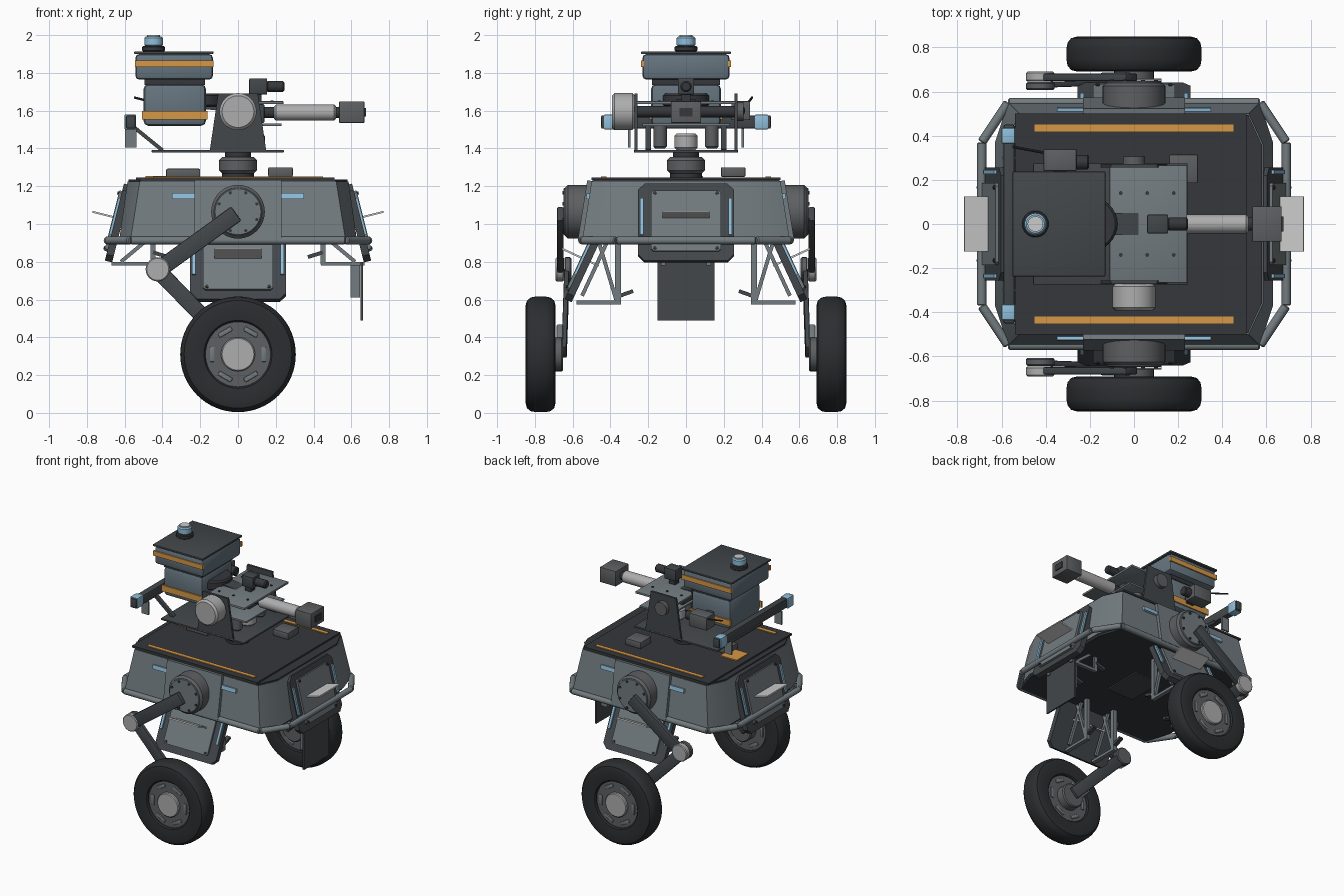
import bpy, bmesh, math
from mathutils import Matrix, Vector

if "Cube" in bpy.data.objects:
    bpy.data.objects.remove(bpy.data.objects["Cube"])

I = Matrix.Identity(4)
T = lambda *v: Matrix.Translation(Vector(v))
R = lambda deg, ax: Matrix.Rotation(math.radians(deg), 4, ax)

def material(name, r, g, b):
    m = bpy.data.materials.new(name)
    m.diffuse_color = (r, g, b, 1)
    m.use_nodes = True
    m.node_tree.nodes["Principled BSDF"].inputs["Base Color"].default_value = m.diffuse_color
    return m

HULL = material("hull_grey", .17, .20, .215)
DARK = material("dark_plate", .035, .038, .043)
SLATE = material("slate", .055, .063, .07)
TIRE = material("rubber", .025, .027, .03)
ORANGE = material("orange", .68, .31, .06)
BLUE = material("light_blue", .28, .52, .70)
CASE = material("case_blue_grey", .13, .175, .21)
METAL = material("light_metal", .42, .42, .42)
MID = material("mid_grey", .11, .115, .12)
WHITE = material("off_white", .6, .62, .63)

def finish(name, bm, mat, M=I):
    bmesh.ops.recalc_face_normals(bm, faces=bm.faces)
    for f in bm.faces:
        f.smooth = True
    for e in bm.edges:
        e.smooth = len(e.link_faces) == 2 and e.calc_face_angle(0) < math.radians(35)
    me = bpy.data.meshes.new(name)
    bm.to_mesh(me)
    bm.free()
    ob = bpy.data.objects.new(name, me)
    me.materials.append(mat)
    ob.matrix_world = M
    bpy.context.collection.objects.link(ob)

def box(name, c, s, mat, M=I, bev=0):
    bm = bmesh.new()
    bmesh.ops.create_cube(bm, size=1, matrix=T(*c) @ Matrix.Diagonal((*s, 1)))
    if bev:
        bmesh.ops.bevel(bm, geom=bm.edges[:], offset=bev, segments=2, profile=.5, affect='EDGES')
    finish(name, bm, mat, M)

def lathe(name, prof, mat, M=I, seg=48, closed=False):
    """Spin (radius, height) points round local z."""
    bm = bmesh.new()
    rings = [[bm.verts.new((r * math.cos(a), r * math.sin(a), h)) for a in
              (2 * math.pi * i / seg for i in range(seg))] for r, h in prof]
    for a, b in zip(rings, rings[1:] + (rings[:1] if closed else [])) if closed else zip(rings, rings[1:]):
        for i in range(seg):
            j = (i + 1) % seg
            bm.faces.new((a[i], a[j], b[j], b[i]))
    if not closed:
        bm.faces.new(rings[0])
        bm.faces.new(rings[-1])
    finish(name, bm, mat, M)

def cyl(name, p, q, r, mat, M=I, bev=0, seg=32):
    p, q = Vector(p), Vector(q)
    d = q - p
    L = d.length
    prof = [(r - bev, 0), (r, bev), (r, L - bev), (r - bev, L)] if bev else [(r, 0), (r, L)]
    lathe(name, prof, mat, M @ T(*p) @ d.to_track_quat('Z', 'Y').to_matrix().to_4x4(), seg)

def beam(name, p, q, w, h, mat, M=I, bev=0):
    p, q = Vector(p), Vector(q)
    d = q - p
    box(name, (0, 0, 0), (d.length, w, h), mat,
        M @ T(*(p + q) / 2) @ d.to_track_quat('X', 'Z').to_matrix().to_4x4(), bev)

def loft(name, low, high, mat, M=I):
    """Solid between two point loops."""
    bm = bmesh.new()
    a, b = [bm.verts.new(v) for v in low], [bm.verts.new(v) for v in high]
    for i in range(len(a)):
        j = (i + 1) % len(a)
        bm.faces.new((a[i], a[j], b[j], b[i]))
    bm.faces.new(a)
    bm.faces.new(b)
    finish(name, bm, mat, M)

def octagon(x, y, cx, cy, z):
    return [(x, -cy, z), (x, cy, z), (cx, y, z), (-cx, y, z),
            (-x, cy, z), (-x, -cy, z), (-cx, -y, z), (cx, -y, z)]

def plate(name, w, h, c, y, t, mat, M, oz=0):
    """Upright plate with cut corners, front face at local -y."""
    flat = [(a, b + oz) for a, b, _ in octagon(w / 2, h / 2, w / 2 - c, h / 2 - c, 0)]
    loft(name, [(a, y, b) for a, b in flat], [(a, y - t, b) for a, b in flat], mat, M)

# hull, deck and floor
loft("hull", octagon(.63, .55, .57, .37, .91), octagon(.585, .50, .52, .36, 1.225), HULL)
loft("deck_edge", octagon(.58, .495, .517, .357, 1.22), octagon(.58, .495, .517, .357, 1.235), DARK)
box("deck_plate", (-.015, 0, 1.24), (1.05, 1.0, .014), DARK)
loft("floor", octagon(.62, .54, .56, .36, .895), octagon(.62, .54, .56, .36, .912), DARK)
box("floor_hatch", (0, 0, .892), (.22, .3, .012), SLATE)
for y in (-.435, .435):
    box("deck_stripe", (0, y, 1.248), (.9, .03, .008), ORANGE)
box("deck_box", (.225, .25, 1.275), (.13, .13, .05), MID, bev=.006)
box("deck_box", (-.29, -.02, 1.27), (.18, .12, .045), MID, bev=.006)
box("deck_label", (-.42, .02, 1.25), (.14, .14, .01), ORANGE)

# bumper rail round the hull
rail = octagon(.69, .55, .57, .37, .913)
for i in range(8):
    cyl("bumper_rail", rail[i], rail[(i + 1) % 8], .021, HULL, bev=.006, seg=16)

# hanging armour panels with braces, on all four sides
for ang, dist, zc, tilt in ((0, .535, .785, -25), (180, .535, .785, -25),
                            (90, .635, 1.005, -14), (-90, .635, 1.005, -14)):
    F = R(ang, 'Z')
    M = F @ T(0, -dist, zc) @ R(tilt, 'X')
    plate("panel", .51, .42, .035, .02, .04, SLATE, M)
    plate("panel_frame", .37, .33, .012, -.02, .015, HULL, M, .005)
    box("panel_sign", (0, -.038, .025), (.25, .215, .01), WHITE, M)
    for s in (-1, 1):
        box("panel_light", (s * .235, -.022, .03), (.018, .02, .2), BLUE, M)
        for z in (-.145, .155):
            cyl("panel_bolt", (s * .165, -.03, z), (s * .165, -.042, z), .009, DARK, M, seg=10)
        x, o, bot = s * .12, dist - .53, zc - .2
        if tilt == -25:
            beam("brace_post", (x, -.36, .9), (x, -.36, bot), .03, .03, HULL, F)
            beam("brace_foot", (x, -.345, bot), (x, -.58, bot), .03, .02, HULL, F)
            beam("brace_diagonal", (x, -.42, .9), (x, -.55, .62), .02, .02, HULL, F)
            beam("brace_diagonal", (x, -.46, .9), (x, -.37, .6), .02, .02, HULL, F)
            beam("brace_handle", (x, -.35, .62), (x, -.28, .645), .03, .02, SLATE, F)
        else:
            beam("brace_post", (x, -.45, .9), (x, -.45, .785), .025, .02, HULL, F)
            beam("brace_foot", (x, -.44, .79), (x, -.67, .79), .025, .02, HULL, F)
            beam("brace_diagonal", (x, -.5, .9), (x, -.62, .8), .02, .02, HULL, F)
            beam("brace_handle", (x, -.45, .85), (x, -.37, .825), .03, .02, SLATE, F)

# rear flap hanging under one end
box("flap", (.655, 0, .645), (.012, .3, .31), SLATE)
box("flap_mount", (.62, 0, .70), (.05, .2, .18), HULL)

# side walls, hip joints, legs and wheels
for ang in (0, 180):
    F = R(ang, 'Z')
    mir = Matrix.Diagonal((-1, 1, 1, 1)) if ang else I
    S = F @ mir
    W = S @ T(0, -.525, 1.07) @ R(-9, 'X')
    box("side_plate", (0, -.008, 0), (.46, .03, .32), HULL, W)
    for s in (-1, 1):
        box("side_light", (s * .29, -.005, .077), (.12, .02, .03), BLUE, W)
    cyl("hip_motor", (0, -.5, 1.065), (0, -.64, 1.065), .142, MID, S, .015, 48)
    cyl("hip_cap", (0, -.63, 1.065), (0, -.648, 1.065), .125, HULL, S, .004, 48)
    for k in range(8):
        a = math.pi * (k + .5) / 4
        b = (.108 * math.cos(a), 1.065 + .108 * math.sin(a))
        cyl("hip_bolt", (b[0], -.645, b[1]), (b[0], -.655, b[1]), .009, DARK, S, seg=8)
    beam("upper_leg", (-.01, -.665, 1.055), (-.425, -.665, .755), .034, .09, SLATE, S, .006)
    beam("lower_leg", (-.425, -.63, .755), (0, -.645, .32), .026, .085, SLATE, S, .006)
    cyl("knee_inner", (-.425, -.607, .76), (-.425, -.643, .76), .064, MID, S, .006)
    cyl("knee_outer", (-.425, -.646, .76), (-.425, -.69, .76), .064, METAL, S, .006)
    cyl("wheel_motor", (0, -.65, .31), (0, -.72, .31), .09, MID, S, .008)
    beam("wheel_mount", (0, -.668, .31), (-.12, -.668, .435), .035, .11, HULL, S, .01)
    A = S @ T(0, -.77, .31) @ R(90, 'X')
    tread = [(.172, -.06), (.18, -.07), (.255, -.08), (.285, -.072), (.301, -.052), (.306, -.025)]
    lathe("tire", tread + [(r, -h) for r, h in reversed(tread)], TIRE, A, 64, True)
    cyl("wheel_rim", (0, 0, -.055), (0, 0, .055), .178, MID, A, .006, 48)
    for k in range(6):
        for z in (-.055, .055):
            box("rim_slot", (.136, 0, z), (.025, .08, .016), HULL, A @ R(60 * k, 'Z'), .005)
    cyl("wheel_hub", (0, 0, 0), (0, 0, .075), .09, METAL, A, .006, 40)

# turret ring, base and yoke
cyl("turret_neck", (0, 0, 1.24), (0, 0, 1.27), .085, DARK)
cyl("turret_ring", (0, 0, 1.265), (0, 0, 1.355), .1, MID, bev=.018, seg=40)
cyl("turret_collar", (0, 0, 1.355), (0, 0, 1.38), .07, DARK)
box("turret_base", (-.107, 0, 1.385), (.7, .55, .014), SLATE, bev=.004)
yoke = [(-.15, 1.385), (.15, 1.385), (.105, 1.69), (-.105, 1.69)]
for y in (-.265, .265):
    loft("yoke", [(x, y - .008, z) for x, z in yoke], [(x, y + .008, z) for x, z in yoke], SLATE)
cyl("tilt_motor", (0, -.27, 1.595), (0, -.392, 1.595), .098, METAL, bev=.014, seg=40)
cyl("tilt_bearing", (0, .265, 1.595), (0, .305, 1.595), .05, MID)
cyl("tilt_shaft", (0, -.26, 1.595), (0, .27, 1.595), .03, DARK)
for s in (-1, 1):
    cyl("yoke_damper", (.09, s * .137, 1.4), (.09, s * .137, 1.53), .036, MID, bev=.01)
cyl("base_sensor", (.08, 0, 1.39), (.08, 0, 1.48), .062, METAL, bev=.015)

# cradle plates, barrel, muzzle and sight
box("cradle_top", (.065, 0, 1.642), (.35, .53, .016), HULL, bev=.003)
box("cradle_bottom", (.1, 0, 1.525), (.26, .46, .014), HULL, bev=.003)
for x in (-.06, .06, .18):
    for y in (-.14, .14):
        cyl("cradle_bolt", (x, y, 1.645), (x, y, 1.655), .009, DARK, seg=10)
box("breech", (.06, 0, 1.585), (.16, .13, .1), SLATE, bev=.008)
cyl("barrel_root", (.1, 0, 1.59), (.2, 0, 1.59), .03, DARK)
cyl("barrel", (.19, 0, 1.59), (.52, 0, 1.59), .043, METAL, bev=.012)
cyl("muzzle_neck", (.51, 0, 1.59), (.54, 0, 1.59), .03, DARK)
box("muzzle_block", (.602, 0, 1.592), (.135, .16, .115), MID, bev=.006)
box("muzzle_port", (.672, 0, 1.592), (.01, .07, .045), DARK)
box("sight", (.107, 0, 1.728), (.095, .085, .085), SLATE, bev=.005)
box("sight_mount", (.1, 0, 1.67), (.05, .05, .05), DARK)
cyl("sight_lens", (.15, 0, 1.728), (.245, 0, 1.728), .03, DARK, bev=.008, seg=20)

# stacked cases with stripes and beacon
cyl("case_drum", (-.2, 0, 1.62), (-.2, 0, 1.69), .125, DARK, bev=.01)
beam("case_arm", (-.2, 0, 1.64), (.02, 0, 1.62), .1, .06, SLATE)
box("lower_case", (-.335, 0, 1.63), (.33, .37, .22), CASE, bev=.025)
box("case_gap", (-.335, 0, 1.75), (.32, .36, .03), DARK)
box("upper_case", (-.338, 0, 1.832), (.41, .46, .135), CASE, bev=.02)
box("case_lid", (-.34, 0, 1.907), (.42, .475, .014), SLATE, bev=.004)
for s in (-1, 1):
    box("upper_stripe", (-.338, s * .23, 1.848), (.415, .016, .036), ORANGE)
    box("lower_stripe", (-.335, s * .187, 1.577), (.345, .014, .045), ORANGE)
cyl("beacon_base", (-.447, 0, 1.912), (-.447, 0, 1.942), .06, DARK, bev=.006)
cyl("beacon", (-.447, 0, 1.94), (-.447, 0, 1.993), .049, BLUE, bev=.008)
cyl("beacon_top", (-.447, 0, 1.99), (-.447, 0, 2.0), .035, WHITE)

# rear light bar, side camera and whip
box("light_bar", (-.567, 0, 1.54), (.05, .9, .07), SLATE, bev=.008)
for s in (-1, 1):
    box("light_bar_lamp", (-.57, s * .4, 1.54), (.06, .07, .078), BLUE, bev=.004)
    box("light_bar_foot", (-.567, s * .3, 1.455), (.06, .012, .1), HULL)
    beam("light_bar_arm", (-.56, s * .2, 1.52), (-.4, s * .2, 1.39), .03, .02, SLATE)
box("side_camera", (-.335, .29, 1.6), (.15, .1, .1), MID, bev=.006)
cyl("side_camera_lens", (-.27, .28, 1.6), (-.205, .28, 1.6), .033, DARK, bev=.006)
box("side_camera_bracket", (-.335, .21, 1.6), (.06, .08, .05), SLATE)
cyl("whip", (-.39, .32, 1.63), (-.55, .35, 1.67), .006, DARK, seg=8)
